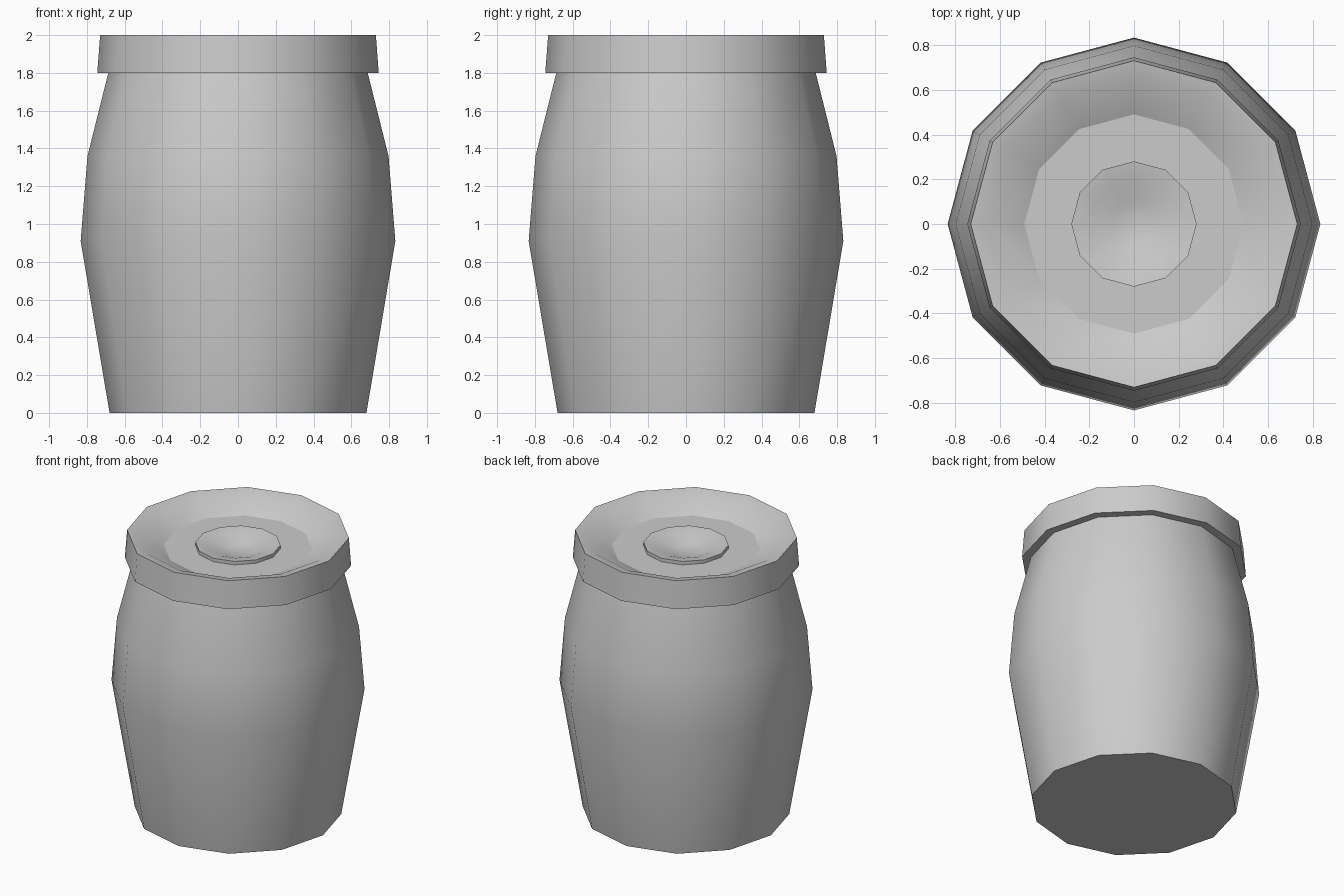
import bpy
import bmesh
from math import cos, sin, pi, radians

SIDES = 12

cube = bpy.data.objects.get("Cube")
if cube:
    bpy.data.objects.remove(cube, do_unlink=True)

grey = bpy.data.materials.new("plain grey")
grey.use_nodes = True
colour = (0.6, 0.6, 0.6, 1)
grey.diffuse_color = colour
grey.node_tree.nodes["Principled BSDF"].inputs["Base Color"].default_value = colour


def lathe(name, profile, flat_rows=()):
    """Turn a bottom-to-top (radius, z) profile; flat_rows stay unsmoothed."""
    bm = bmesh.new()
    rings = []
    for r, z in profile:
        count = SIDES if r else 1
        rings.append([bm.verts.new((r * cos(2 * pi * i / SIDES),
                                    r * sin(2 * pi * i / SIDES), z))
                      for i in range(count)])
    flat_faces = []
    for row, (a, b) in enumerate(zip(rings, rings[1:])):
        for i in range(SIDES):
            j = (i + 1) % SIDES
            corners = [a[i % len(a)], a[j % len(a)], b[j % len(b)], b[i % len(b)]]
            face = bm.faces.new(list(dict.fromkeys(corners)))
            if row in flat_rows:
                flat_faces.append(face.index)
                face.tag = True
    bm.faces.index_update()
    flat_faces = [f.index for f in bm.faces if f.tag]
    mesh = bpy.data.meshes.new(name)
    bm.to_mesh(mesh)
    bm.free()
    obj = bpy.data.objects.new(name, mesh)
    bpy.context.collection.objects.link(obj)
    mesh.materials.append(grey)
    bpy.ops.object.select_all(action='DESELECT')
    obj.select_set(True)
    bpy.context.view_layer.objects.active = obj
    bpy.ops.object.shade_smooth_by_angle(angle=radians(40))
    for index in flat_faces:
        mesh.polygons[index].use_smooth = False
    return obj


# Bulging barrel body with a flat base
lathe("body", [(0, 0), (0.68, 0), (0.833, 0.91), (0.797, 1.36), (0.687, 1.8)])

# Overhanging lid: underside, band, hollowed top and flat floor
lathe("lid", [(0.687, 1.8), (0.745, 1.8), (0.73, 2.0), (0.66, 1.987),
              (0.49, 1.905), (0.28, 1.905)], flat_rows=(4,))

# Raised, dished button in the middle of the lid
lathe("lid_button", [(0.28, 1.905), (0.28, 1.93), (0.2, 1.918),
                     (0.1, 1.88), (0, 1.872)])
